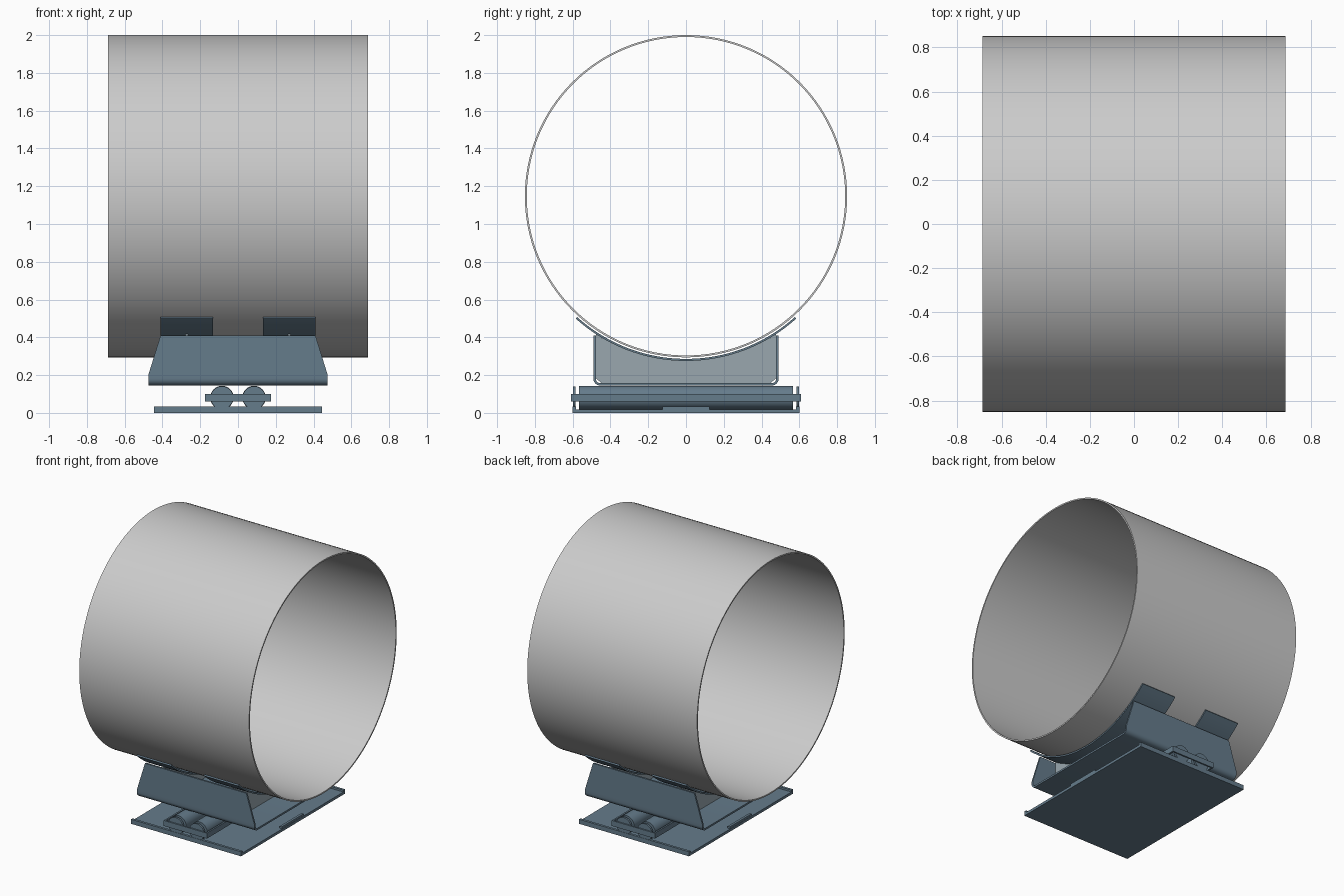
import bpy, bmesh, math
from mathutils import Matrix

if "Cube" in bpy.data.objects:
    bpy.data.objects.remove(bpy.data.objects["Cube"])


def material(name, color):
    m = bpy.data.materials.new(name)
    m.diffuse_color = (*color, 1)
    m.use_nodes = True
    m.node_tree.nodes["Principled BSDF"].inputs["Base Color"].default_value = m.diffuse_color
    return m


BLUE = material("painted_steel", (0.13, 0.2, 0.26))
PALE = material("web_steel", (0.32, 0.39, 0.43))
CZ = 1.147  # height of the pipe axis


def finish(name, bm, mat=None):
    bmesh.ops.recalc_face_normals(bm, faces=bm.faces)
    me = bpy.data.meshes.new(name)
    bm.to_mesh(me)
    bm.free()
    ob = bpy.data.objects.new(name, me)
    bpy.context.collection.objects.link(ob)
    if mat:
        me.materials.append(mat)
    bpy.ops.object.select_all(action='DESELECT')
    ob.select_set(True)
    bpy.context.view_layer.objects.active = ob
    bpy.ops.object.shade_smooth_by_angle(angle=math.radians(30))
    return ob


def ribbon(name, outer, inner, half, cx=0, mat=None, closed=False):
    """Solid between two matching yz polylines, extruded along x by half(z)."""
    bm = bmesh.new()
    rings = [[bm.verts.new((cx + s * half(z), y, z)) for s, (y, z) in
              ((-1, o), (1, o), (1, i), (-1, i))] for o, i in zip(outer, inner)]
    for a, b in zip(rings, rings[1:] + rings[:1] if closed else rings[1:]):
        for k in range(4):
            bm.faces.new((a[k], a[(k + 1) % 4], b[(k + 1) % 4], b[k]))
    if not closed:
        bm.faces.new(rings[0])
        bm.faces.new(rings[-1])
    return finish(name, bm, mat)


def box(name, x, y, z, mat=BLUE):
    bm = bmesh.new()
    bmesh.ops.create_cube(bm, size=1)
    for v in bm.verts:
        v.co = [r[0] + (c + .5) * (r[1] - r[0]) for c, r in zip(v.co, (x, y, z))]
    return finish(name, bm, mat)


def rod(name, x, y0, y1, z, r):
    bm = bmesh.new()
    m = Matrix.Translation((x, (y0 + y1) / 2, z)) @ Matrix.Rotation(math.pi / 2, 4, 'X')
    bmesh.ops.create_cone(bm, cap_ends=True, segments=48, radius1=r, radius2=r,
                          depth=y1 - y0, matrix=m)
    return finish(name, bm, BLUE)


def arc(r, a0, a1, n, cy=0, cz=CZ):
    """Points on an arc, angle measured from straight down towards +y."""
    return [(cy + r * math.sin(math.radians(a0 + (a1 - a0) * i / n)),
             cz - r * math.cos(math.radians(a0 + (a1 - a0) * i / n))) for i in range(n + 1)]


# pipe section
ribbon("pipe", arc(.853, 0, 360, 128)[:-1], arc(.843, 0, 360, 128)[:-1],
       lambda z: .687, closed=True)

# folded saddle channel with tapered ends
def channel(t):
    side = arc(.035 - t, 0, 90, 6, .455, .18) + [(.49 - t, .2), (.49 - t, .41)]
    return [(-y, z) for y, z in reversed(side)] + side


ribbon("saddle_channel", channel(0), channel(.013),
       lambda z: .475 - max(0, z - .2) * .065 / .21, mat=BLUE)

# curved pads and the webs carrying them
for s, side in ((-1, "left"), (1, "right")):
    ribbon(side + "_pad", arc(.872, -42, 42, 40), arc(.861, -42, 42, 40),
           lambda z: .139, cx=s * .272, mat=BLUE)
    top = arc(.872, -33.1, 33.1, 32)
    low = [(y, .158 + max(0, abs(y) - .45)) for y, z in top]
    ribbon(side + "_web", top, low, lambda z: .007, cx=s * .272, mat=PALE)

# rollers with end discs and axles
for s, side in ((-1, "left"), (1, "right")):
    x = s * .085
    rod(side + "_roller", x, -.566, .566, .081, .062)
    rod(side + "_axle", x, -.605, .605, .081, .018)
    for e, end in ((-1, "front"), (1, "back")):
        rod(f"{side}_{end}_disc", x, e * .591 - .007, e * .591 + .007, .081, .06)
    # roller frame rails
    box(side + "_frame_rail", sorted((s * .163, s * .175)), (-.61, .61), (.061, .101))
for e, end in ((-1, "front"), (1, "back")):
    box(end + "_frame_bar", (-.175, .175), sorted((e * .6, e * .61)), (.061, .101))

# base plate with raised edges and end stops
box("base_plate", (-.445, .445), (-.6, .6), (0, .019))
for s in (-1, 1):
    box("edge_strip", (-.445, .445), sorted((s * .582, s * .6)), (.019, .033))
    box("end_stop", sorted((s * .425, s * .443)), (-.125, .125), (.019, .034))
